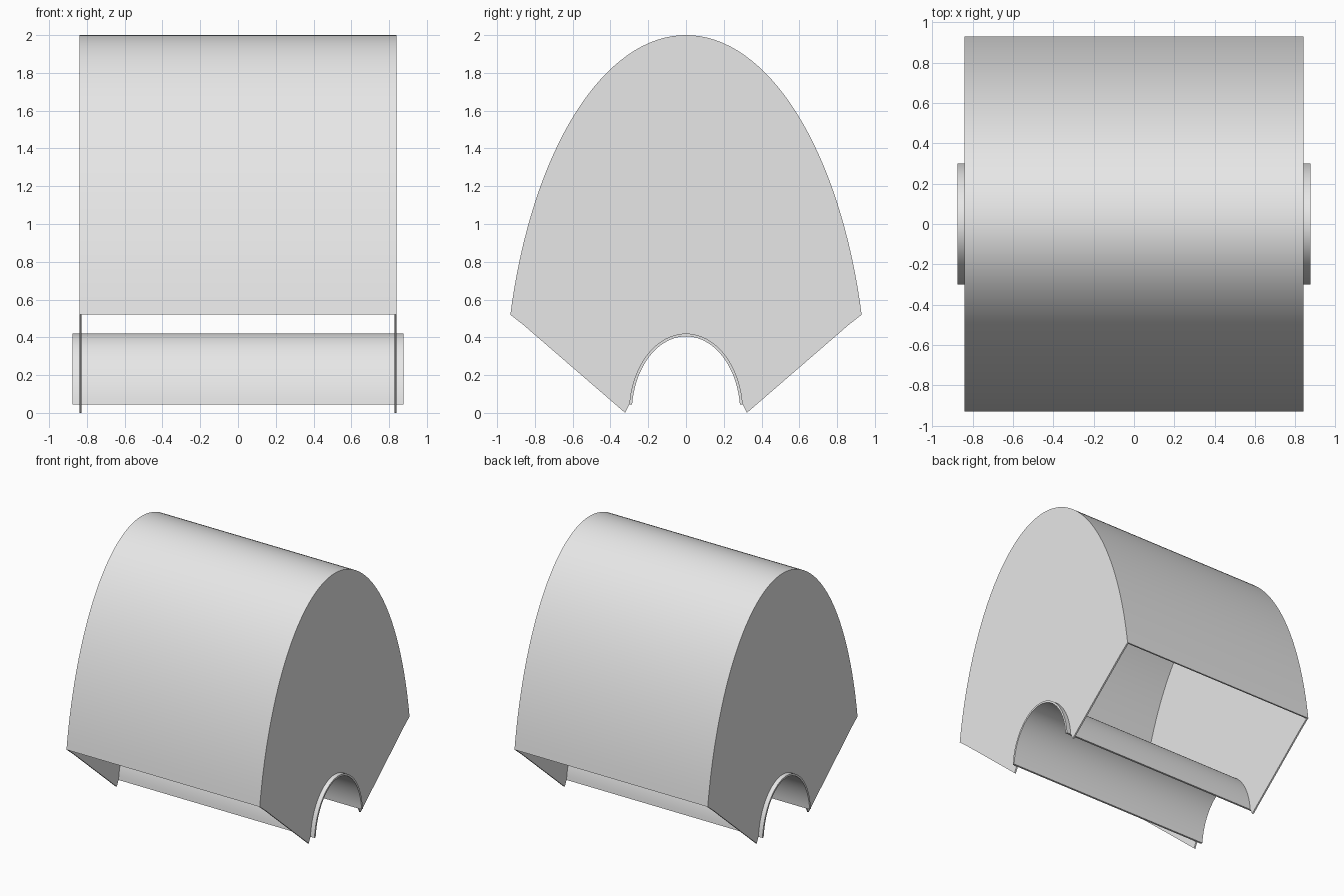
import bpy, bmesh, math

if "Cube" in bpy.data.objects:
    bpy.data.objects.remove(bpy.data.objects["Cube"], do_unlink=True)

grey = bpy.data.materials.new("light_grey")
grey.use_nodes = True
grey.diffuse_color = (0.8, 0.8, 0.8, 1)
grey.node_tree.nodes["Principled BSDF"].inputs["Base Color"].default_value = (0.8, 0.8, 0.8, 1)


def ellipse_arc(a, b, z_end, steps):
    """Arch of (y, z) points from +y over the top to -y, ending at height z_end."""
    t0 = math.asin(z_end / b)
    angles = [t0 + (math.pi - 2 * t0) * i / steps for i in range(steps + 1)]
    return [(a * math.cos(t), b * math.sin(t)) for t in angles]


def extrude_profile(name, profile, x0, x1):
    """Solid made by extruding a closed (y, z) profile along x."""
    bm = bmesh.new()
    face = bm.faces.new([bm.verts.new((x0, y, z)) for y, z in profile])
    result = bmesh.ops.extrude_face_region(bm, geom=[face])
    moved = [v for v in result["geom"] if isinstance(v, bmesh.types.BMVert)]
    bmesh.ops.translate(bm, verts=moved, vec=(x1 - x0, 0, 0))
    bmesh.ops.recalc_face_normals(bm, faces=bm.faces)
    mesh = bpy.data.meshes.new(name)
    bm.to_mesh(mesh)
    bm.free()
    mesh.materials.append(grey)
    obj = bpy.data.objects.new(name, mesh)
    bpy.context.collection.objects.link(obj)
    bpy.ops.object.select_all(action="DESELECT")
    obj.select_set(True)
    bpy.context.view_layer.objects.active = obj
    bpy.ops.object.shade_smooth_by_angle(angle=math.radians(30))
    return obj


HALF = 0.84       # half width over the end plates
SHEET = 0.012     # sheet thickness

# Curved hood sheet, open underneath
hood_outer = ellipse_arc(0.963, 2.0, 0.52, 64)
hood_inner = ellipse_arc(0.963 - SHEET, 2.0 - SHEET, 0.52, 64)
extrude_profile("hood", hood_outer + hood_inner[::-1], -HALF + SHEET, HALF - SHEET)

# Arched tunnel sheet running through both ends
tunnel_outer = ellipse_arc(0.302, 0.42, 0.045, 40)
tunnel_inner = ellipse_arc(0.287, 0.405, 0.045, 40)
extrude_profile("tunnel", tunnel_outer + tunnel_inner[::-1], -0.875, 0.875)

# End plates with sloping lower edges and a cutout for the tunnel
plate = (hood_outer + [(-0.86, 0.465), (-0.322, 0.0)]
         + tunnel_outer[::-1] + [(0.322, 0.0), (0.86, 0.465)])
for side, sign in (("left", 1), ("right", -1)):
    extrude_profile(side + "_end_plate", plate, sign * (HALF - SHEET), sign * HALF)
